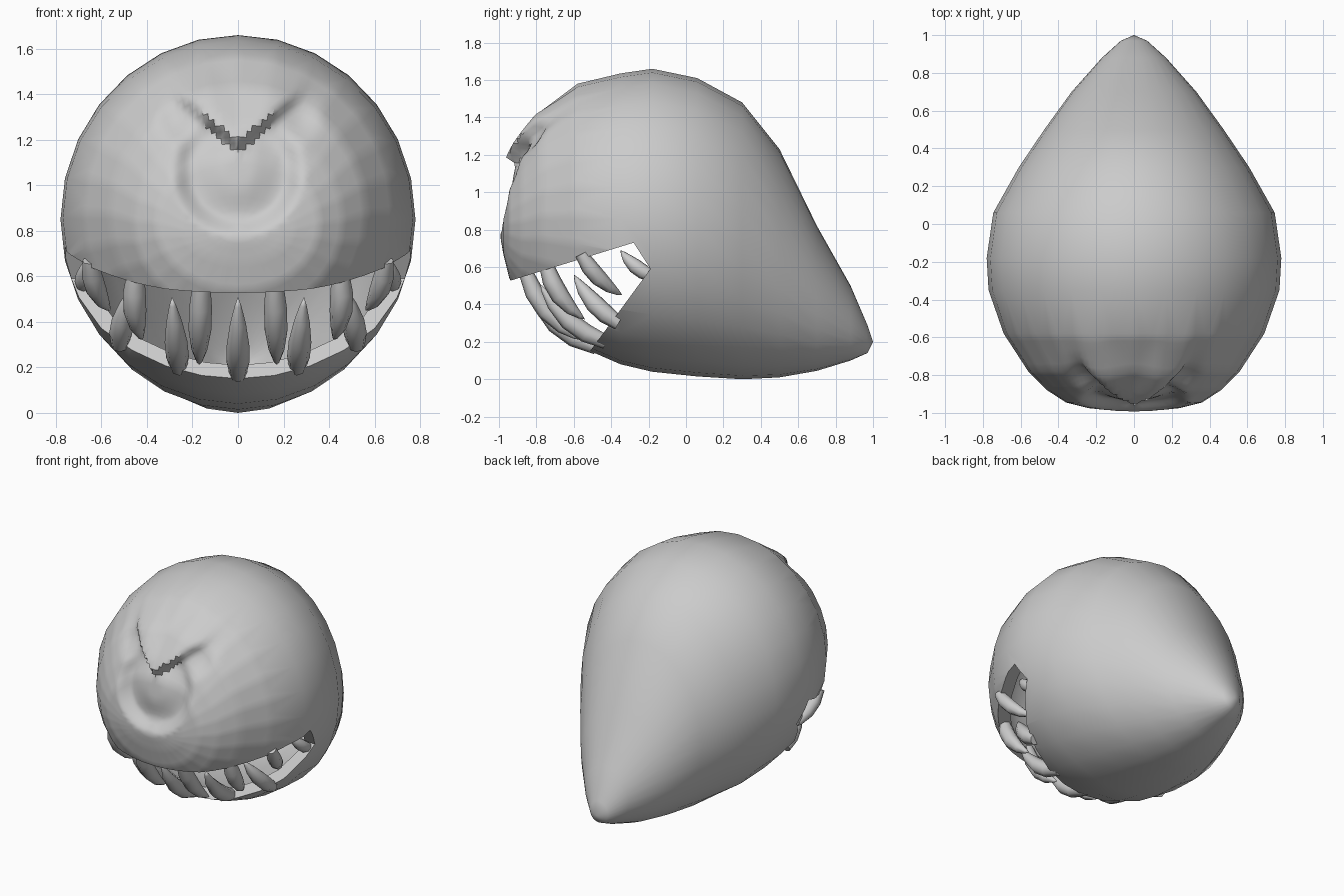
import bpy, bmesh, math
from mathutils import Vector

old = bpy.data.objects.get("Cube")
if old:
    bpy.data.objects.remove(old, do_unlink=True)

GREY = (0.6, 0.6, 0.6, 1)
mat = bpy.data.materials.new("plain grey")
mat.use_nodes = True
mat.diffuse_color = GREY
mat.node_tree.nodes["Principled BSDF"].inputs["Base Color"].default_value = GREY


def make_object(name, bm):
    bmesh.ops.recalc_face_normals(bm, faces=bm.faces)
    mesh = bpy.data.meshes.new(name)
    bm.to_mesh(mesh)
    bm.free()
    mesh.materials.append(mat)
    obj = bpy.data.objects.new(name, mesh)
    bpy.context.collection.objects.link(obj)
    return obj


def activate(obj):
    bpy.ops.object.select_all(action='DESELECT')
    obj.select_set(True)
    bpy.context.view_layer.objects.active = obj


def smooth(obj, angle):
    activate(obj)
    bpy.ops.object.shade_smooth_by_angle(angle=math.radians(angle))


def loft(bm, rings, start, end):
    """Skin closed rings of points, closing each end at a point."""
    loops = [[bm.verts.new(p) for p in ring] for ring in rings]
    n = len(loops[0])
    for a, b in zip(loops, loops[1:]):
        for i in range(n):
            j = (i + 1) % n
            bm.faces.new((a[i], a[j], b[j], b[i]))
    for loop, point in ((loops[0], start), (loops[-1], end)):
        tip = bm.verts.new(point)
        for i in range(n):
            bm.faces.new((loop[i], loop[(i + 1) % n], tip))


# Teardrop head sections: y, top, bottom, half width
SECTIONS = [
    (-.975, .95, .66, .24), (-.945, 1.13, .54, .36), (-.88, 1.27, .42, .46),
    (-.78, 1.43, .32, .56), (-.58, 1.58, .18, .69), (-.35, 1.635, .08, .77),
    (-.18, 1.66, .04, .78), (.06, 1.61, .015, .745), (.3, 1.48, 0, .61),
    (.5, 1.23, .01, .475), (.7, .82, .045, .33), (.88, .5, .1, .17),
    (.97, .29, .14, .07),
]
SIDES = 28


def head_mesh():
    bm = bmesh.new()
    rings = []
    for y, top, bottom, width in SECTIONS:
        angles = [math.tau * i / SIDES for i in range(SIDES)]
        rings.append([(width * math.sin(a), y,
                       (top + bottom) / 2 + (top - bottom) / 2 * math.cos(a)) for a in angles])
    loft(bm, rings, (0, -1, .8), (0, 1, .2))
    return bm


def step(lo, hi, v):
    t = min(1, max(0, (v - lo) / (hi - lo)))
    return t * t * (3 - 2 * t)


# Outer skin with a sunken eye under a V-shaped brow
bm = head_mesh()
front = [e for e in bm.edges if all(v.co.y < -.57 and v.co.z > .3 for v in e.verts)]
bmesh.ops.subdivide_edges(bm, edges=front, cuts=4, use_grid_fill=True)
bmesh.ops.triangulate(bm, faces=[f for f in bm.faces if len(f.verts) > 4])
for v in bm.verts:
    x, y, z = v.co
    if y > -.6 or z < .7:
        continue
    r = math.hypot(x, z - 1.06)
    brow = step(0, .05, z - 1.14 - .85 * abs(x))
    socket = (1 - step(.2, .3, r)) * (.03 + .03 * step(.05, .2, r))
    ridge = .045 * (1 - step(.1, .34, abs(x))) * (1 - step(.02, .3, z - 1.16 - .85 * abs(x)))
    side_dent = .04 * (1 - step(.02, .14, math.hypot(abs(x) - .25, z - 1.3)))
    v.co.y += (1 - brow) * (socket + side_dent) - brow * ridge
head = make_object("head", bm)

# Hollow inside
bm = head_mesh()
centre = Vector((0, -.1, .75))
for v in bm.verts:
    v.co = centre + (v.co - centre) * .9
hollow = make_object("hollow_cutter", bm)

# Open mouth wedge
WEDGE = [(-.19, .59), (-.28, .73), (-1.3, .416), (-1.3, -.2), (-.77, -.2)]
bm = bmesh.new()
left, right = ([bm.verts.new((x, y, z)) for y, z in WEDGE] for x in (1, -1))
bm.faces.new(left)
bm.faces.new(right)
for i in range(len(WEDGE)):
    j = (i + 1) % len(WEDGE)
    bm.faces.new((left[i], left[j], right[j], right[i]))
wedge = make_object("mouth_cutter", bm)

for cutter in (hollow, wedge):
    cutter.hide_render = True
    activate(head)
    mod = head.modifiers.new("cut", 'BOOLEAN')
    mod.operation = 'DIFFERENCE'
    mod.solver = 'EXACT'
    mod.object = cutter
    bpy.ops.object.modifier_apply(modifier=mod.name)
    bpy.data.objects.remove(cutter, do_unlink=True)
smooth(head, 42)


# Curved fangs: root, bend and tip of each spine
def tooth(name, root, bend, tip, radius):
    root, bend, tip = Vector(root), Vector(bend), Vector(tip)
    bm = bmesh.new()
    rings = []
    for t, size in ((0, .75), (.25, 1), (.5, 1), (.75, .7), (.92, .3)):
        centre = root * (1 - t) ** 2 + bend * 2 * t * (1 - t) + tip * t * t
        along = ((bend - root) * (1 - t) + (tip - bend) * t).normalized()
        u = along.cross(Vector((0, 1, .3))).normalized()
        w = along.cross(u)
        rings.append([centre + radius * size * (u * math.cos(a) + w * math.sin(a))
                      for a in (math.tau * k / 8 for k in range(8))])
    loft(bm, rings, root, tip)
    smooth(make_object(name, bm), 60)


TEETH = {
    "upper_front_tooth": ((.16, -.86, .58), (.17, -.78, .33), (.17, -.56, .21), .05),
    "upper_middle_tooth": ((.45, -.75, .62), (.47, -.7, .42), (.42, -.54, .32), .05),
    "upper_side_tooth": ((.65, -.56, .67), (.64, -.48, .52), (.56, -.34, .45), .045),
    "lower_inner_tooth": ((.26, -.43, .2), (.27, -.65, .27), (.29, -.78, .51), .05),
    "lower_outer_tooth": ((.52, -.36, .3), (.52, -.5, .38), (.46, -.6, .56), .05),
    "lower_corner_tooth": ((.68, -.18, .55), (.68, -.28, .59), (.65, -.35, .69), .04),
}
for name, (root, bend, tip, radius) in TEETH.items():
    for side, s in (("left", 1), ("right", -1)):
        tooth(f"{side}_{name}", *((s * x, y, z) for x, y, z in (root, bend, tip)), radius)
tooth("lower_centre_tooth", (0, -.48, .17), (0, -.73, .25), (0, -.85, .51), .05)
